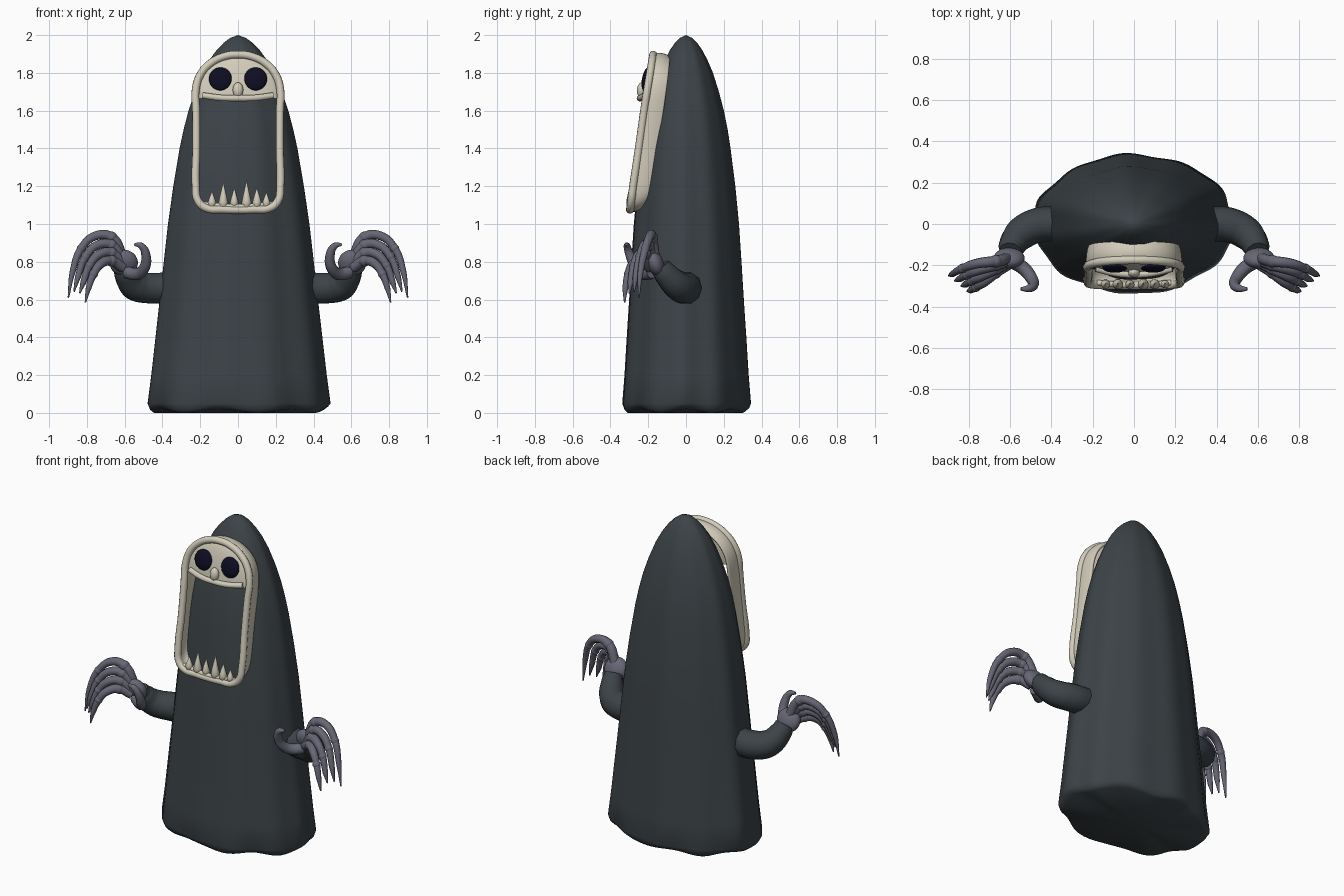
import bpy, bmesh, math
from mathutils import Vector, Matrix

if "Cube" in bpy.data.objects:
    bpy.data.objects.remove(bpy.data.objects["Cube"])


def material(name, rgb):
    m = bpy.data.materials.new(name)
    m.diffuse_color = (*rgb, 1)
    m.use_nodes = True
    m.node_tree.nodes["Principled BSDF"].inputs["Base Color"].default_value = m.diffuse_color
    return m


ROBE = material("charcoal cloth", (0.045, 0.056, 0.063))
BONE = material("bone", (0.64, 0.60, 0.49))
EYE = material("midnight", (0.004, 0.004, 0.016))
SKIN = material("grey violet skin", (0.135, 0.135, 0.18))


def finish(ob, mat, angle=50):
    ob.data.materials.clear()
    ob.data.materials.append(mat)
    bpy.ops.object.select_all(action='DESELECT')
    ob.select_set(True)
    bpy.context.view_layer.objects.active = ob
    bpy.ops.object.shade_smooth_by_angle(angle=math.radians(angle))
    return ob


def from_bmesh(name, bm, mat, angle=50):
    bmesh.ops.recalc_face_normals(bm, faces=bm.faces)
    me = bpy.data.meshes.new(name)
    bm.to_mesh(me)
    bm.free()
    ob = bpy.data.objects.new(name, me)
    bpy.context.collection.objects.link(ob)
    return finish(ob, mat, angle)


def tube(name, pts, radii, mat, cyclic=False, res=6):
    cu = bpy.data.curves.new(name, 'CURVE')
    cu.dimensions = '3D'
    cu.bevel_depth = 1
    cu.bevel_resolution = 3
    cu.resolution_u = res
    cu.use_fill_caps = True
    sp = cu.splines.new('BEZIER')
    sp.bezier_points.add(len(pts) - 1)
    for p, co, r in zip(sp.bezier_points, pts, radii):
        p.co, p.radius = co, r
        p.handle_left_type = p.handle_right_type = 'AUTO'
    sp.use_cyclic_u = cyclic
    ob = bpy.data.objects.new(name, cu)
    bpy.context.collection.objects.link(ob)
    bpy.ops.object.select_all(action='DESELECT')
    ob.select_set(True)
    bpy.context.view_layer.objects.active = ob
    bpy.ops.object.convert(target='MESH')
    return finish(bpy.context.object, mat)


def ellipsoid(name, loc, size, mat, tilt=0, cut=None):
    bm = bmesh.new()
    bmesh.ops.create_uvsphere(bm, u_segments=32, v_segments=20, radius=1)
    bm.transform(Matrix.Translation(loc) @ Matrix.Rotation(tilt, 4, 'X')
                 @ Matrix.Diagonal((*size, 1)))
    if cut is not None:
        geo = bm.verts[:] + bm.edges[:] + bm.faces[:]
        r = bmesh.ops.bisect_plane(bm, geom=geo, plane_co=(0, 0, cut),
                                   plane_no=(0, 0, 1), clear_inner=True)
        bmesh.ops.holes_fill(bm, edges=[e for e in bm.edges if e.is_boundary])
    return from_bmesh(name, bm, mat)


def lerp_table(table, z):
    for (a, va), (b, vb) in zip(table, table[1:]):
        if z <= b:
            return va + (vb - va) * max(0, (z - a) / (b - a))
    return table[-1][1]


# Robe: stacked pleated ellipses (z, half width, half depth)
PROFILE = [(0.0, .455, .315), (.015, .475, .332), (.05, .488, .340), (.2, .468, .328),
           (.4, .445, .316), (.6, .422, .303), (.8, .400, .291), (1.0, .377, .278),
           (1.2, .348, .259), (1.4, .314, .234), (1.5, .292, .219), (1.6, .266, .199),
           (1.7, .232, .173), (1.8, .190, .142), (1.87, .152, .112), (1.92, .115, .086),
           (1.96, .076, .058), (1.985, .042, .033)]
N = 96
bm = bmesh.new()
rings = []
for z, rx, ry in PROFILE:
    ring = []
    amp = .024 * (1 - .45 * z / 2)
    for i in range(N):
        t = 2 * math.pi * i / N
        f = 1 + amp * (.6 * math.cos(11 * t + .6) + .45 * math.cos(6 * t + 2.0)) - amp * .3
        hem = .010 * (1 + math.cos(7 * t)) if z < .02 else 0
        ring.append(bm.verts.new((rx * f * math.cos(t), ry * f * math.sin(t), z + hem)))
    rings.append(ring)
for a, b in zip(rings, rings[1:]):
    for i in range(N):
        j = (i + 1) % N
        bm.faces.new((a[i], a[j], b[j], b[i]))
tip = bm.verts.new((0, 0, 2.0))
base = bm.verts.new((0, 0, 0.0))
for i in range(N):
    j = (i + 1) % N
    bm.faces.new((rings[-1][i], rings[-1][j], tip))
    bm.faces.new((rings[0][j], rings[0][i], base))
from_bmesh("robe", bm, ROBE, 60)

# Mask outline, right half from the crown to the chin, then mirrored
HALF = [(0, 1.897), (.08, 1.885), (.15, 1.848), (.2, 1.79), (.224, 1.71), (.222, 1.6),
        (.221, 1.4), (.224, 1.2), (.213, 1.125), (.17, 1.085), (.08, 1.077), (0, 1.075)]
OUTLINE = HALF + [(-x, z) for x, z in HALF[-2:0:-1]]
FRONT = [(1.05, -.300), (1.2, -.280), (1.4, -.250), (1.65, -.215), (1.8, -.190), (1.92, -.170)]
BACK = [(1.05, -.225), (1.2, -.185), (1.4, -.155), (1.6, -.120), (1.8, -.095), (1.92, -.085)]
front_pts = [(x, lerp_table(FRONT, z), z) for x, z in OUTLINE]
tube("mask_rim", front_pts, [.021] * len(front_pts), BONE, cyclic=True)

# Mask side wall running back into the robe
bm = bmesh.new()
loops = []
for k in range(4):
    s = k / 3
    loop = []
    for x, z in OUTLINE:
        y = lerp_table(FRONT, z) * (1 - s) + lerp_table(BACK, z) * s
        g = 1 + .03 * math.sin(math.pi * s) - .03 * s
        loop.append(bm.verts.new((x * g, y, 1.48 + (z - 1.48) * g)))
    loops.append(loop)
for a, b in zip(loops, loops[1:]):
    for i in range(len(a)):
        j = (i + 1) % len(a)
        bm.faces.new((a[i], a[j], b[j], b[i]))
wall = from_bmesh("mask_wall", bm, BONE, 70)
sub = wall.modifiers.new("round", 'SUBSURF')
sub.levels = sub.render_levels = 2
thick = wall.modifiers.new("thickness", 'SOLIDIFY')
thick.thickness, thick.offset = .016, 0

# Upper face, brow to lip
ellipsoid("face_plate", (0, -.185, 1.69), (.222, .045, .205), BONE, -.14, 1.665)
tube("upper_lip", [(-.185, -.215, 1.68), (-.09, -.238, 1.668), (0, -.244, 1.666),
                   (.09, -.238, 1.668), (.185, -.215, 1.68)], [.017] * 5, BONE)
ellipsoid("nose", (0, -.236, 1.71), (.028, .024, .04), BONE, -.1)
for s, side in ((1, "right"), (-1, "left")):
    ellipsoid(f"eye_{side}", (s * .093, -.211, 1.768), (.061, .022, .062), EYE, -.2)

# Lower teeth and gum
tube("lower_gum", [(-.18, -.285, 1.105), (0, -.297, 1.092), (.18, -.285, 1.105)], [.014] * 3, BONE)
TEETH = [(-.138, 1.175, .022), (-.078, 1.225, .025), (-.02, 1.195, .022),
         (.045, 1.235, .026), (.1, 1.195, .024), (.15, 1.17, .020)]
for n, (x, top, r) in enumerate(TEETH):
    y = -.288
    tube(f"tooth_{n + 1}", [(x, y, 1.095), (x, y - .004, 1.115), (x, y, top)],
         [r * .9, r, .001], BONE, res=4)

# Arms, hands and claws on both sides
HIGH = [(.61, -.165, .82), (.67, -.18, .93), (.755, -.19, .937), (.83, -.215, .87),
        (.875, -.24, .75), (.898, -.25, .61)]
LOW = [(.61, -.195, .77), (.67, -.235, .805), (.725, -.28, .79), (.765, -.305, .735),
       (.79, -.32, .665), (.808, -.325, .585)]
THUMB = [(.59, -.18, .745), (.535, -.215, .735), (.495, -.265, .77), (.487, -.295, .83),
         (.510, -.312, .882), (.548, -.315, .893)]
FINGER_R = [.028, .027, .024, .021, .016, .004]
for s, side in ((1, "right"), (-1, "left")):
    def flip(pts):
        return [(s * x, y, z) for x, y, z in pts]
    tube(f"sleeve_{side}", flip([(.36, 0, .665), (.46, -.005, .66), (.545, -.045, .675),
                                 (.590, -.105, .735), (.598, -.135, .775)]),
         [.085, .085, .080, .066, .055], ROBE, res=10)
    ellipsoid(f"palm_{side}", (s * .605, -.165, .795), (.075, .045, .072), SKIN, .4)
    for k in range(4):
        t = k / 3
        pts = [Vector(a).lerp(Vector(b), t) for a, b in zip(HIGH, LOW)]
        if k in (1, 2):
            pts[-1].z += .04
        tube(f"finger_{k + 1}_{side}", flip([tuple(p) for p in pts]), FINGER_R, SKIN)
        for j in (1, 3):
            p, r = pts[j], FINGER_R[j] * 1.12
            ellipsoid(f"knuckle_{k + 1}_{j}_{side}", (s * p.x, p.y, p.z), (r, r, r), SKIN)
    tube(f"thumb_{side}", flip(THUMB), [.034, .033, .029, .025, .019, .008], SKIN)
